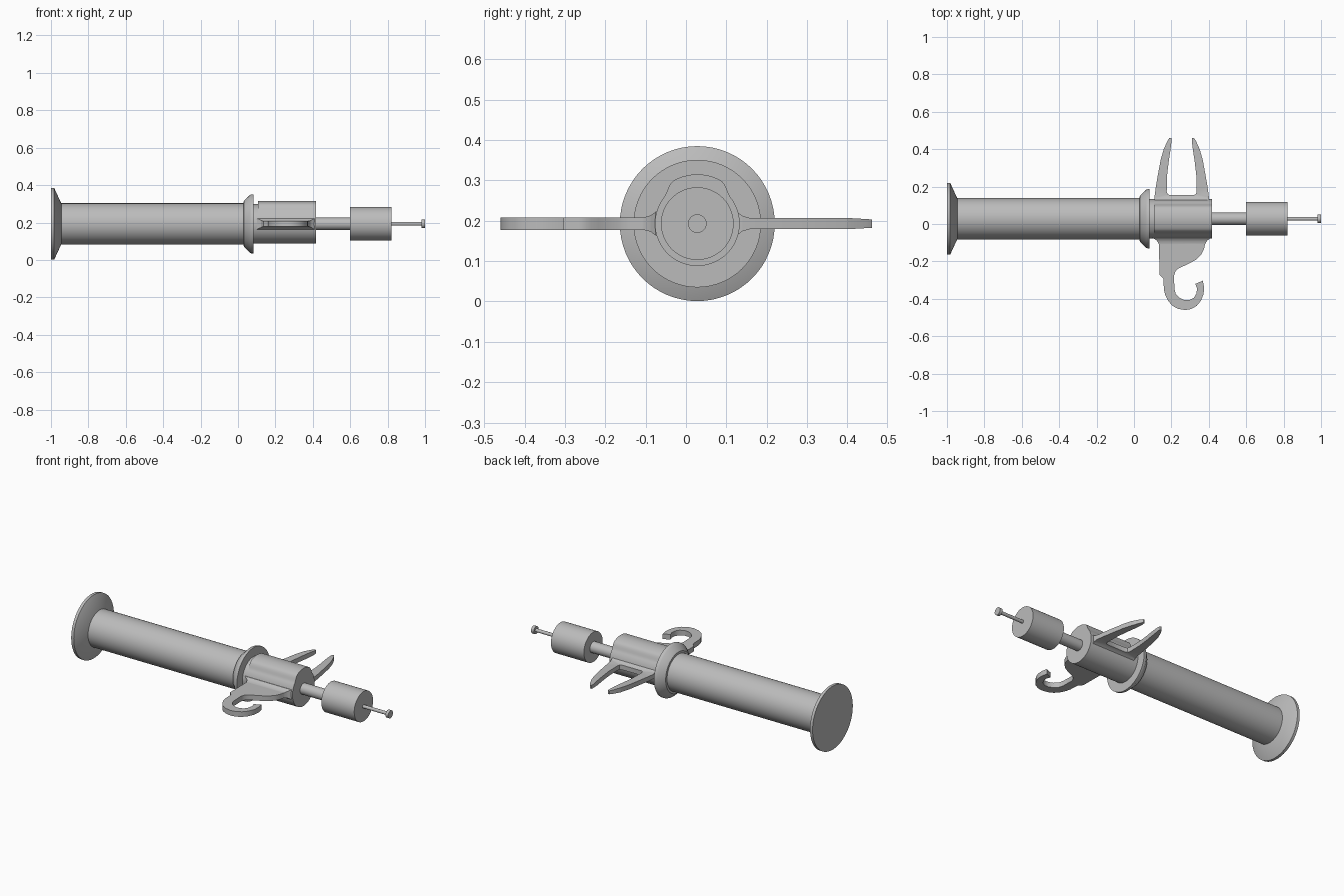
import bpy, bmesh, math
from mathutils import Vector

if "Cube" in bpy.data.objects:
    bpy.data.objects.remove(bpy.data.objects["Cube"])

CY, CZ = 0.028, 0.193      # common axis, running along x
SEG = 64

metal = bpy.data.materials.new("grey metal")
metal.diffuse_color = (0.5, 0.5, 0.5, 1)
metal.use_nodes = True
metal.node_tree.nodes["Principled BSDF"].inputs["Base Color"].default_value = metal.diffuse_color


def finish(name, bm):
    bmesh.ops.recalc_face_normals(bm, faces=bm.faces)
    me = bpy.data.meshes.new(name)
    bm.to_mesh(me)
    bm.free()
    me.materials.append(metal)
    ob = bpy.data.objects.new(name, me)
    bpy.context.collection.objects.link(ob)
    bpy.ops.object.select_all(action='DESELECT')
    ob.select_set(True)
    bpy.context.view_layer.objects.active = ob
    bpy.ops.object.shade_smooth_by_angle(angle=math.radians(30))
    return ob


def turned(name, profile, bump=lambda a: 0.0, seg=SEG):
    """Closed solid of rings (x, radius) around the axis."""
    bm = bmesh.new()
    rings = []
    for x, r in profile:
        ring = []
        for i in range(seg):
            a = 2 * math.pi * i / seg
            q = r + bump(a)
            ring.append(bm.verts.new((x, CY + q * math.sin(a), CZ + q * math.cos(a))))
        rings.append(ring)
    for A, B in zip(rings, rings[1:]):
        for i in range(seg):
            j = (i + 1) % seg
            bm.faces.new((A[i], A[j], B[j], B[i]))
    bm.faces.new(rings[0])
    bm.faces.new(rings[-1])
    return finish(name, bm)


def plate(name, outline, half, flare_y, tip_y=None):
    """Flat outline in x/y, thickened in z, flaring where it meets the body."""
    bm = bmesh.new()
    f = bm.faces.new([bm.verts.new((x, y, -1)) for x, y in outline])
    new = bmesh.ops.extrude_face_region(bm, geom=[f])["geom"]
    bmesh.ops.translate(bm, vec=(0, 0, 2), verts=[v for v in new if isinstance(v, bmesh.types.BMVert)])
    bmesh.ops.triangulate(bm, faces=[f for f in bm.faces if len(f.verts) > 4])
    side = 1 if flare_y > CY else -1
    cuts = [flare_y + side * d for d in (0, 0.012, 0.03)] + ([tip_y] if tip_y else [])
    for y in cuts:
        bmesh.ops.bisect_plane(bm, geom=bm.verts[:] + bm.edges[:] + bm.faces[:],
                               plane_co=Vector((0, y, 0)), plane_no=Vector((0, 1, 0)))
    for v in bm.verts:
        d = side * (v.co.y - flare_y)
        t = half + 0.014 * max(0, min(1, 1 - d / 0.03)) ** 2
        if tip_y and v.co.y > tip_y:
            t -= 0.06 * (v.co.y - tip_y)
        v.co.z = CZ + t * v.co.z
    return finish(name, bm)


# Barrel with its flared end plate and collar
turned("end_flange", [(-1, 0.192), (-0.983, 0.192), (-0.945, 0.110)])
turned("barrel", [(-0.95, 0.110), (0.05, 0.110)])
turned("collar", [(0.03, 0.110), (0.031, 0.122), (0.065, 0.155), (0.072, 0.158), (0.084, 0.158)])

# Grip body with a raised rib along its top
def rib(a):
    a = math.degrees(min(a, 2 * math.pi - a))
    t = max(0, min(1, (52 - a) / 25))
    return 0.017 * t * t * (3 - 2 * t)

turned("body_neck", [(0.08, 0.105), (0.12, 0.105)])
turned("grip_body", [(0.108, 0.105), (0.418, 0.105)], rib, 96)

# Plunger parts
turned("plunger_rod", [(0.41, 0.033), (0.605, 0.033)], seg=40)
turned("plunger_block", [(0.60, 0.090), (0.82, 0.090)])
turned("needle_pin", [(0.815, 0.010), (0.985, 0.010)], seg=24)
turned("pin_head", [(0.982, 0.023), (1.0, 0.023)], seg=24)

# Two-pronged fork, mirrored about its own centre line
MX = 0.255
half_fork = [(-0.148, 0.06), (-0.146, 0.14), (-0.138, 0.20), (-0.126, 0.27), (-0.112, 0.345),
             (-0.096, 0.40), (-0.076, 0.445), (-0.065, 0.461), (-0.056, 0.460), (-0.054, 0.445),
             (-0.061, 0.39), (-0.070, 0.33), (-0.078, 0.26), (-0.080, 0.175), (-0.076, 0.160), (-0.064, 0.154)]
fork = [(MX + x, y) for x, y in half_fork] + [(MX - x, y) for x, y in reversed(half_fork)]
plate("fork_prongs", fork, 0.014, 0.128, 0.40)

# Hook on the other side
hook = [(0.10, -0.03), (0.10, -0.075), (0.122, -0.088), (0.134, -0.11), (0.136, -0.27), (0.157, -0.292),
        (0.160, -0.35), (0.167, -0.38), (0.182, -0.41), (0.205, -0.437), (0.235, -0.453), (0.272, -0.460),
        (0.305, -0.455), (0.335, -0.438), (0.358, -0.410), (0.372, -0.375), (0.375, -0.340), (0.368, -0.303),
        (0.328, -0.320), (0.337, -0.345), (0.334, -0.372), (0.320, -0.394), (0.297, -0.407), (0.270, -0.407),
        (0.243, -0.395), (0.223, -0.373), (0.216, -0.345), (0.214, -0.275), (0.222, -0.252), (0.240, -0.236),
        (0.285, -0.216), (0.330, -0.192), (0.360, -0.163), (0.374, -0.135), (0.380, -0.108), (0.392, -0.088),
        (0.41, -0.075), (0.41, -0.03)]
plate("side_hook", hook, 0.0155, -0.075)
